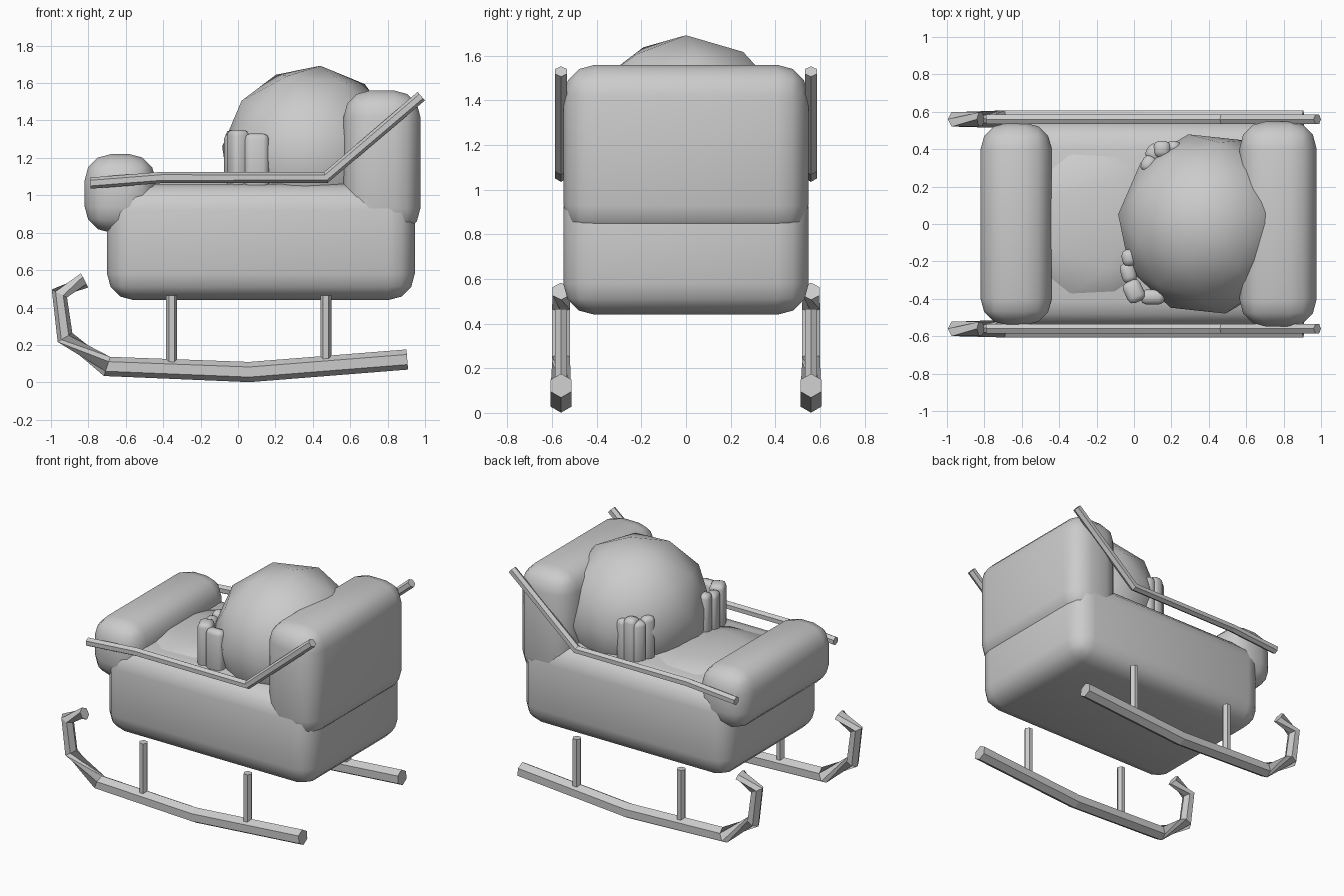
import bpy, bmesh
from math import sin, cos, pi, radians
from mathutils import Vector, Matrix

old = bpy.data.objects.get("Cube")
if old:
    bpy.data.objects.remove(old, do_unlink=True)

grey = bpy.data.materials.new("plain_grey")
grey.use_nodes = True
tone = (0.6, 0.6, 0.6, 1)
grey.diffuse_color = tone
for node in grey.node_tree.nodes:
    if node.type == 'BSDF_PRINCIPLED':
        node.inputs["Base Color"].default_value = tone


def finish(name, bm, smooth=None):
    bmesh.ops.recalc_face_normals(bm, faces=bm.faces)
    mesh = bpy.data.meshes.new(name)
    bm.to_mesh(mesh)
    bm.free()
    mesh.materials.append(grey)
    ob = bpy.data.objects.new(name, mesh)
    bpy.context.collection.objects.link(ob)
    if smooth:
        bpy.ops.object.select_all(action='DESELECT')
        ob.select_set(True)
        bpy.context.view_layer.objects.active = ob
        bpy.ops.object.shade_smooth_by_angle(angle=radians(smooth))
    return ob


def soft_box(name, low, high, bevel, segments=3, turn=0):
    low, high = Vector(low), Vector(high)
    bm = bmesh.new()
    bmesh.ops.create_cube(bm, size=1)
    bmesh.ops.scale(bm, vec=high - low, verts=bm.verts)
    bmesh.ops.bevel(bm, geom=bm.edges[:], offset=bevel, segments=segments,
                    profile=0.5, affect='EDGES')
    place = Matrix.Translation((low + high) / 2) @ Matrix.Rotation(radians(turn), 4, 'Z')
    bmesh.ops.transform(bm, matrix=place, verts=bm.verts)
    return finish(name, bm, 60)


def ball(name, centre, size, tilt=(0, 0)):
    bm = bmesh.new()
    bmesh.ops.create_icosphere(bm, subdivisions=2, radius=1)
    place = (Matrix.Translation(centre) @ Matrix.Diagonal((*size, 1))
             @ Matrix.Rotation(radians(tilt[0]), 4, 'Y')
             @ Matrix.Rotation(radians(tilt[1]), 4, 'Z'))
    bmesh.ops.transform(bm, matrix=place, verts=bm.verts)
    return finish(name, bm, 60)


def tube(name, y, path, sides=6):
    """Flat-sided bar along (x, z, radius, twist) points at one y."""
    bm = bmesh.new()
    pts = [Vector((p[0], 0, p[1])) for p in path]
    rings = []
    for i, (x, z, r, twist) in enumerate(path):
        d_in = (pts[i] - pts[max(i - 1, 0)]).normalized()
        d_out = (pts[min(i + 1, len(pts) - 1)] - pts[i]).normalized()
        along = (d_in + d_out).normalized()
        up = Vector((-along.z, 0, along.x))
        ring = []
        for k in range(sides):
            a = 2 * pi * k / sides + radians(twist)
            ring.append(bm.verts.new(pts[i] + Vector((0, y, 0))
                                     + up * r * cos(a) + Vector((0, r * sin(a), 0))))
        rings.append(ring)
    for a, b in zip(rings, rings[1:]):
        for k in range(sides):
            n = (k + 1) % sides
            bm.faces.new((a[k], a[n], b[n], b[k]))
    bm.faces.new(rings[0])
    bm.faces.new(rings[-1])
    return finish(name, bm)


# Upholstered body, backrest and front bolster
soft_box("body", (-0.70, -0.55, 0.44), (0.945, 0.55, 1.06), 0.14)
soft_box("backrest", (0.565, -0.548, 0.79), (0.975, 0.548, 1.56), 0.14)
soft_box("front_bolster", (-0.82, -0.54, 0.80), (-0.44, 0.54, 1.22), 0.14)

# Low seat cushion and the large sack
ball("seat_cushion", (-0.22, 0, 1.0), (0.47, 0.47, 0.11))
ball("sack", (0.39, 0, 1.21), (0.48, 0.49, 0.485), (6, 12))

# Bundles of small rounded bars beside the sack: x, y, width, depth, turn
right_bars = [(-0.025, -0.18, 0.08, 0.09, 10), (-0.03, -0.26, 0.08, 0.11, 15),
              (0.0, -0.36, 0.10, 0.12, 25), (0.10, -0.39, 0.13, 0.08, 0)]
left_bars = [(0.08, 0.32, 0.08, 0.09, -30), (0.11, 0.38, 0.09, 0.09, -35),
             (0.15, 0.40, 0.09, 0.09, 0), (0.21, 0.41, 0.08, 0.07, 0)]
for label, bars in (("right", right_bars), ("left", left_bars)):
    for i, (x, y, w, d, turn) in enumerate(bars):
        top = 1.35 - 0.02 * (i % 2)
        soft_box(f"{label}_bundle_bar_{i + 1}", (x - w / 2, y - d / 2, 1.0),
                 (x + w / 2, y + d / 2, top), 0.03, 2, turn)

# Rails, runners and struts, one set per side
rail = [(-0.79, 1.065, 0.03, 0), (-0.41, 1.095, 0.03, 0),
        (0.47, 1.095, 0.03, 0), (0.98, 1.53, 0.03, 0)]
runner = [(0.905, 0.122, 0.054, 0), (0.06, 0.055, 0.054, 0), (-0.70, 0.085, 0.054, 0),
          (-0.925, 0.24, 0.046, 120), (-0.955, 0.475, 0.046, 120), (-0.82, 0.545, 0.043, 180)]
for side, y in (("left", 0.56), ("right", -0.56)):
    tube(f"{side}_arm_rail", y, rail)
    tube(f"{side}_runner", y, runner)
    for end, x in (("front", -0.355), ("rear", 0.47)):
        tube(f"{side}_{end}_strut", y, [(x, 0.09, 0.03, 0), (x, 0.465, 0.03, 0)])
